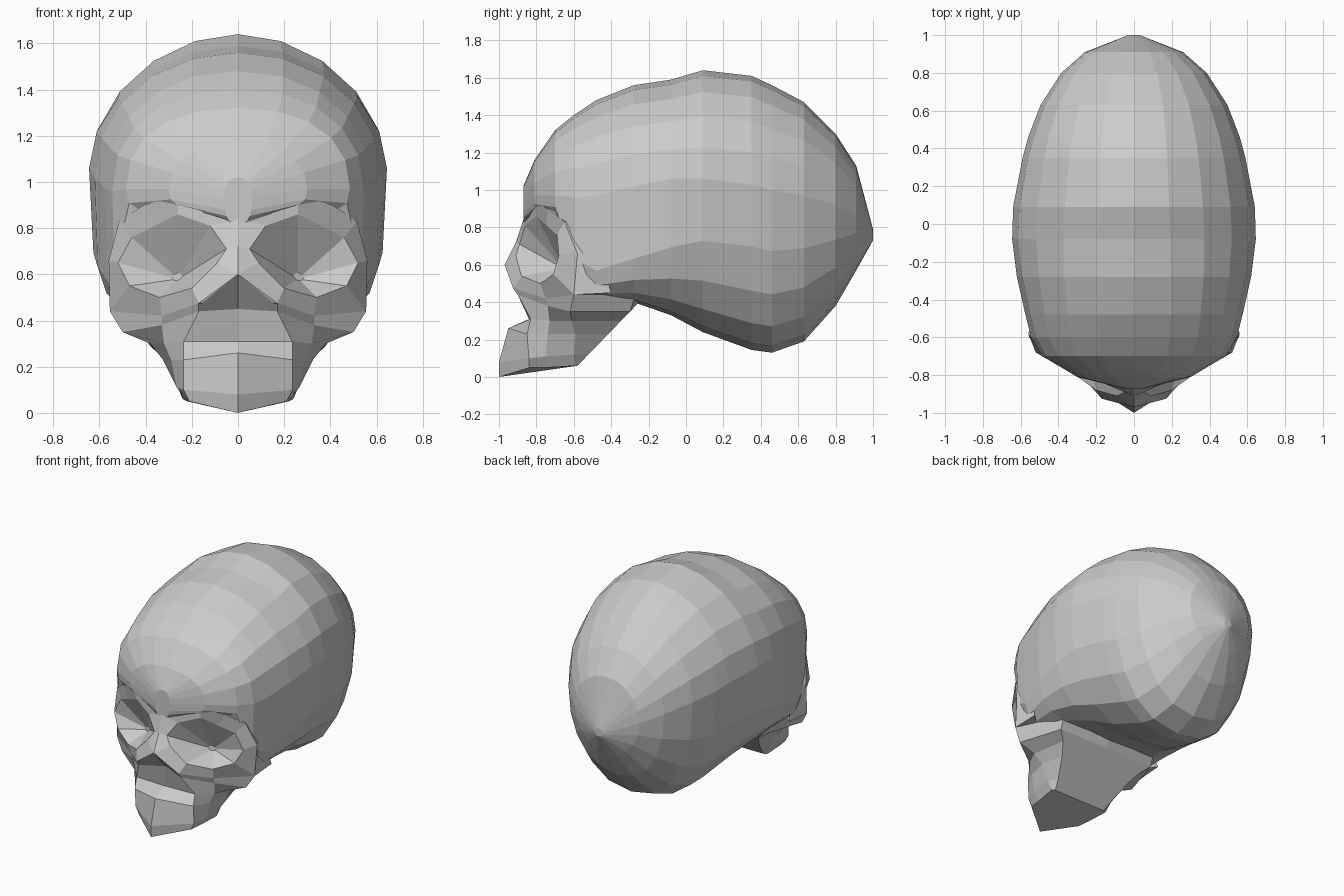
import bpy, bmesh, math


def loft(name, rows, closed=False, cap_first=False, cap_last=False, mirror=False):
    """Skin a list of equally long point rows, flat shaded."""
    bm = bmesh.new()
    grid = [[bm.verts.new(p) for p in row] for row in rows]
    n = len(rows[0])
    for a, b in zip(grid, grid[1:]):
        for i in range(n if closed else n - 1):
            j = (i + 1) % n
            bm.faces.new((a[i], a[j], b[j], b[i]))
    if cap_first:
        bm.faces.new(grid[0][::-1])
    if cap_last:
        bm.faces.new(grid[-1])
    bmesh.ops.remove_doubles(bm, verts=bm.verts, dist=0.0005)
    bmesh.ops.recalc_face_normals(bm, faces=bm.faces)
    me = bpy.data.meshes.new(name)
    bm.to_mesh(me)
    bm.free()
    ob = bpy.data.objects.new(name, me)
    bpy.context.collection.objects.link(ob)
    if mirror:
        m = ob.modifiers.new("mirror", 'MIRROR')
        m.use_clip = True
        m.merge_threshold = 0.001
    return ob


def spow(v, e):
    return math.copysign(abs(v) ** e, v)


def section(y, top, bottom, half, mid, n_low):
    """Egg-like cross-section: rounded dome above mid, boxier base below."""
    n_top = 1.88 + (0.6 if y < 0 else 0.2) * abs(y)
    pts = []
    for k in range(20):
        a = math.tau * k / 20
        c, s = math.cos(a), math.sin(a)
        n = n_top if s >= 0 else n_low
        h = top - mid if s >= 0 else mid - bottom
        pts.append((half * spow(c, 2 / n), y, mid + h * spow(s, 2 / n)))
    return pts


# Braincase: y, top, bottom, half width, height of widest point, base squareness
stations = [
    (-0.87, 1.02, 0.82, 0.06, 0.93, 3.0),
    (-0.81, 1.16, 0.88, 0.30, 0.97, 3.5),
    (-0.70, 1.32, 0.85, 0.485, 0.97, 3.5),
    (-0.60, 1.40, 0.46, 0.545, 0.96, 5.5),
    (-0.48, 1.48, 0.41, 0.575, 0.97, 7.0),
    (-0.28, 1.56, 0.40, 0.62, 1.02, 5.0),
    (-0.08, 1.59, 0.33, 0.645, 1.06, 3.4),
    (0.09, 1.64, 0.24, 0.64, 1.06, 2.6),
    (0.35, 1.61, 0.145, 0.59, 1.03, 2.4),
    (0.46, 1.56, 0.13, 0.56, 1.00, 2.4),
    (0.63, 1.47, 0.19, 0.495, 0.97, 2.3),
    (0.80, 1.30, 0.38, 0.385, 0.92, 2.2),
    (0.91, 1.13, 0.57, 0.26, 0.86, 2.0),
    (1.00, 0.79, 0.73, 0.03, 0.76, 2.0),
]
loft("braincase", [section(*s) for s in stations], closed=True,
     cap_first=True, cap_last=True)

# Upper jaw and nose opening: rows upward; middle, corner, side, rear edge
jaw = [
    [(0, -1.00, 0.00), (0.21, -0.84, 0.05), (0.22, -0.75, 0.05), (0.24, -0.59, 0.06)],
    [(0, -1.00, 0.08), (0.235, -0.84, 0.10), (0.265, -0.75, 0.11), (0.265, -0.60, 0.12)],
    [(0, -0.95, 0.26), (0.235, -0.85, 0.23), (0.29, -0.74, 0.23), (0.325, -0.59, 0.23)],
    [(0, -0.84, 0.31), (0.235, -0.83, 0.31), (0.32, -0.73, 0.30), (0.38, -0.61, 0.30)],
    [(0, -0.83, 0.45), (0.17, -0.90, 0.44), (0.33, -0.74, 0.38), (0.50, -0.62, 0.35)],
    [(0, -0.97, 0.60), (0.17, -0.925, 0.475), (0.33, -0.75, 0.42), (0.555, -0.60, 0.44)],
]
for row in jaw:
    # sloping underside running back to the skull base
    x, _, z = row[3]
    back = -0.59 + (z - 0.05) * 0.97
    row += [(min(x * 0.9, 0.40), min(back, -0.27), z), (0, back, z)]
loft("upper_jaw", jaw, cap_first=True, mirror=True)

# Eye sockets, nose bridge and cheekbones: nested rings round each socket
outer = [(0, -0.91, 0.72), (0, -0.87, 0.84), (0.26, -0.82, 0.94),
         (0.41, -0.74, 0.90), (0.515, -0.65, 0.83), (0.56, -0.58, 0.66),
         (0.555, -0.60, 0.44), (0.33, -0.75, 0.42), (0.17, -0.925, 0.475),
         (0, -0.97, 0.60)]
rim = [(0.05, -0.89, 0.71), (0.12, -0.86, 0.81), (0.26, -0.80, 0.86),
       (0.36, -0.745, 0.81), (0.46, -0.69, 0.76), (0.52, -0.68, 0.65),
       (0.47, -0.71, 0.55), (0.34, -0.78, 0.50), (0.20, -0.88, 0.54),
       (0.09, -0.91, 0.65)]
pit = (0.26, -0.655, 0.58)
inner = [tuple(q + (p - q) * 0.1 for p, q in zip(v, pit)) for v in rim]
# flange tucks the outside edge into the braincase
flange = [(x * 0.92, y + (0.12 if x > 0.2 else 0), z) for x, y, z in outer]
# cheek end runs back along the skull base
flange[6] = (0.55, -0.40, 0.45)
loft("eye_sockets", [flange, outer, rim, inner], closed=True,
     cap_last=True, mirror=True)
